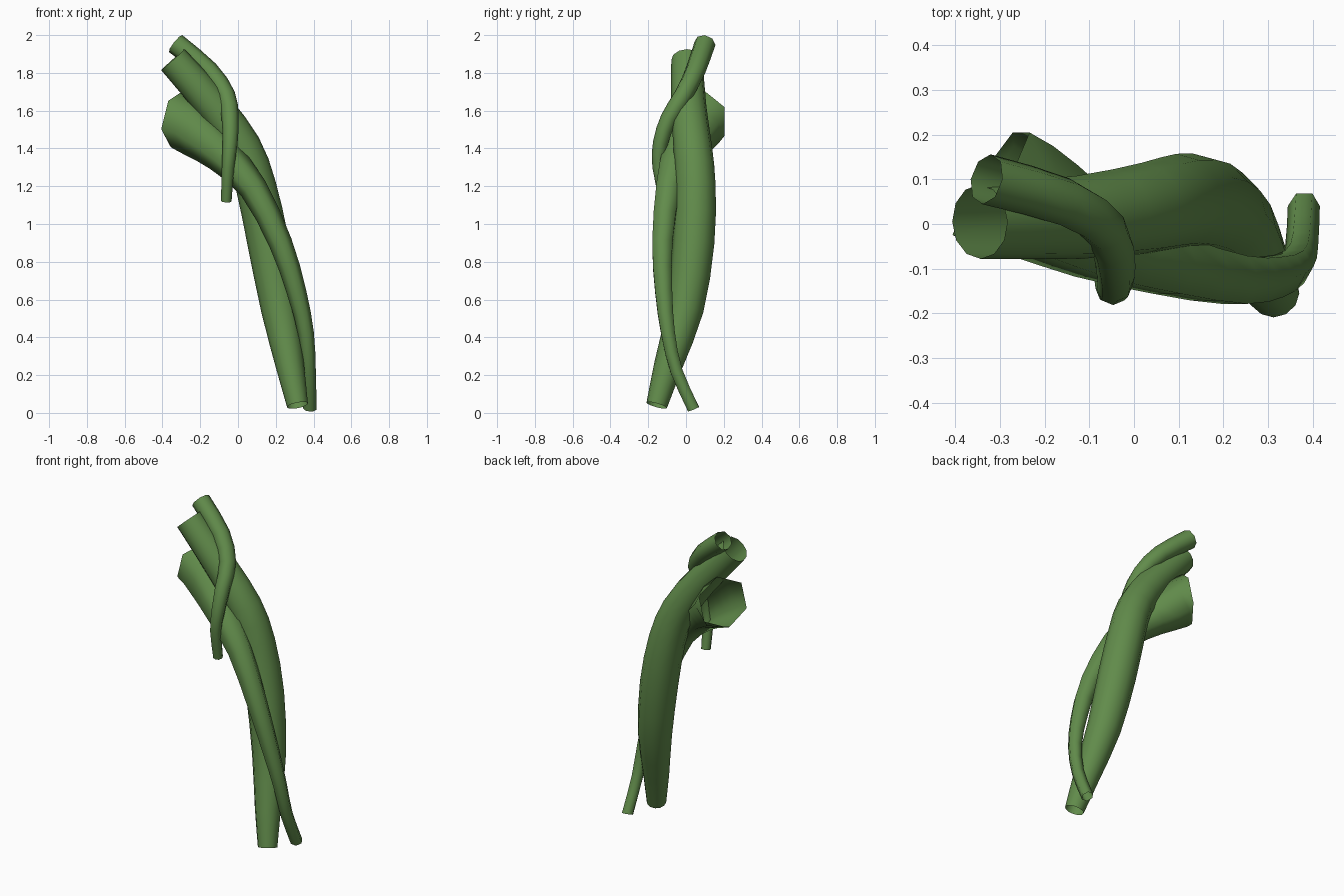
import bpy, math
from mathutils import Vector

if "Cube" in bpy.data.objects:
    bpy.data.objects.remove(bpy.data.objects["Cube"])

green = bpy.data.materials.new("vine_green")
green.diffuse_color = (0.12, 0.26, 0.07, 1)
green.use_nodes = True
green.node_tree.nodes["Principled BSDF"].inputs["Base Color"].default_value = green.diffuse_color


def spline(pts, steps):
    """Catmull-Rom through (x, y, z, radius) points."""
    p = [Vector(q) for q in pts]
    p = [2 * p[0] - p[1]] + p + [2 * p[-1] - p[-2]]
    out = []
    for i in range(1, len(p) - 2):
        a, b, c, d = p[i - 1:i + 3]
        for s in range(steps):
            t = s / steps
            out.append(0.5 * (2 * b + (c - a) * t + (2 * a - 5 * b + 4 * c - d) * t * t
                              + (3 * b - a - 3 * c + d) * t ** 3))
    out.append(p[-2])
    return out


def vine(name, pts, sides, steps=2, start_dir=None, end_dir=None):
    """Open tapered tube swept along a path."""
    path = spline(pts, steps)
    n = len(path)
    verts, faces = [], []
    for i, q in enumerate(path):
        t = (path[min(i + 1, n - 1)] - path[max(i - 1, 0)]).to_3d().normalized()
        if i == 0 and start_dir:
            t = Vector(start_dir).normalized()
        if i == n - 1 and end_dir:
            t = Vector(end_dir).normalized()
        u = Vector((0, 1, 0))
        u = (u - u.dot(t) * t).normalized()
        v = u.cross(t)
        for k in range(sides):
            a = 2 * math.pi * k / sides
            verts.append(q.to_3d() + q[3] * (math.cos(a) * v + math.sin(a) * u))
    for i in range(n - 1):
        for k in range(sides):
            a, b = i * sides + k, i * sides + (k + 1) % sides
            faces.append((a, a + sides, b + sides, b))
    me = bpy.data.meshes.new(name)
    me.from_pydata(verts, [], faces)
    me.materials.append(green)
    me.shade_smooth()
    ob = bpy.data.objects.new(name, me)
    bpy.context.collection.objects.link(ob)
    return ob


# thick main stem
vine("main_stem", [
    (0.315, -0.155, 0.04, 0.056), (0.275, -0.095, 0.25, 0.075),
    (0.22, -0.005, 0.55, 0.098), (0.16, 0.04, 0.9, 0.11),
    (0.095, 0.05, 1.2, 0.107), (0.02, 0.035, 1.41, 0.102),
    (-0.125, 0.015, 1.62, 0.093), (-0.345, 0.005, 1.87, 0.083)], 12)

# vine that winds round the front and widens to an open six-sided end
vine("winding_vine", [
    (0.38, 0.04, 0.02, 0.036), (0.375, -0.05, 0.22, 0.037),
    (0.36, -0.095, 0.42, 0.042), (0.31, -0.118, 0.64, 0.052),
    (0.225, -0.125, 0.9, 0.062), (0.08, -0.092, 1.19, 0.075),
    (-0.08, -0.035, 1.365, 0.1), (-0.2, 0.03, 1.465, 0.128),
    (-0.32, 0.09, 1.56, 0.155)], 6,
    start_dir=(0.05, -0.25, 0.6), end_dir=(-0.8, 0.5, 0.2))

# thin upper tendril
vine("upper_tendril", [
    (-0.062, -0.11, 1.12, 0.028), (-0.053, -0.145, 1.3, 0.033),
    (-0.042, -0.135, 1.43, 0.04), (-0.042, -0.09, 1.56, 0.045),
    (-0.062, -0.015, 1.68, 0.049), (-0.155, 0.05, 1.81, 0.054),
    (-0.33, 0.1, 1.955, 0.057)], 8)
